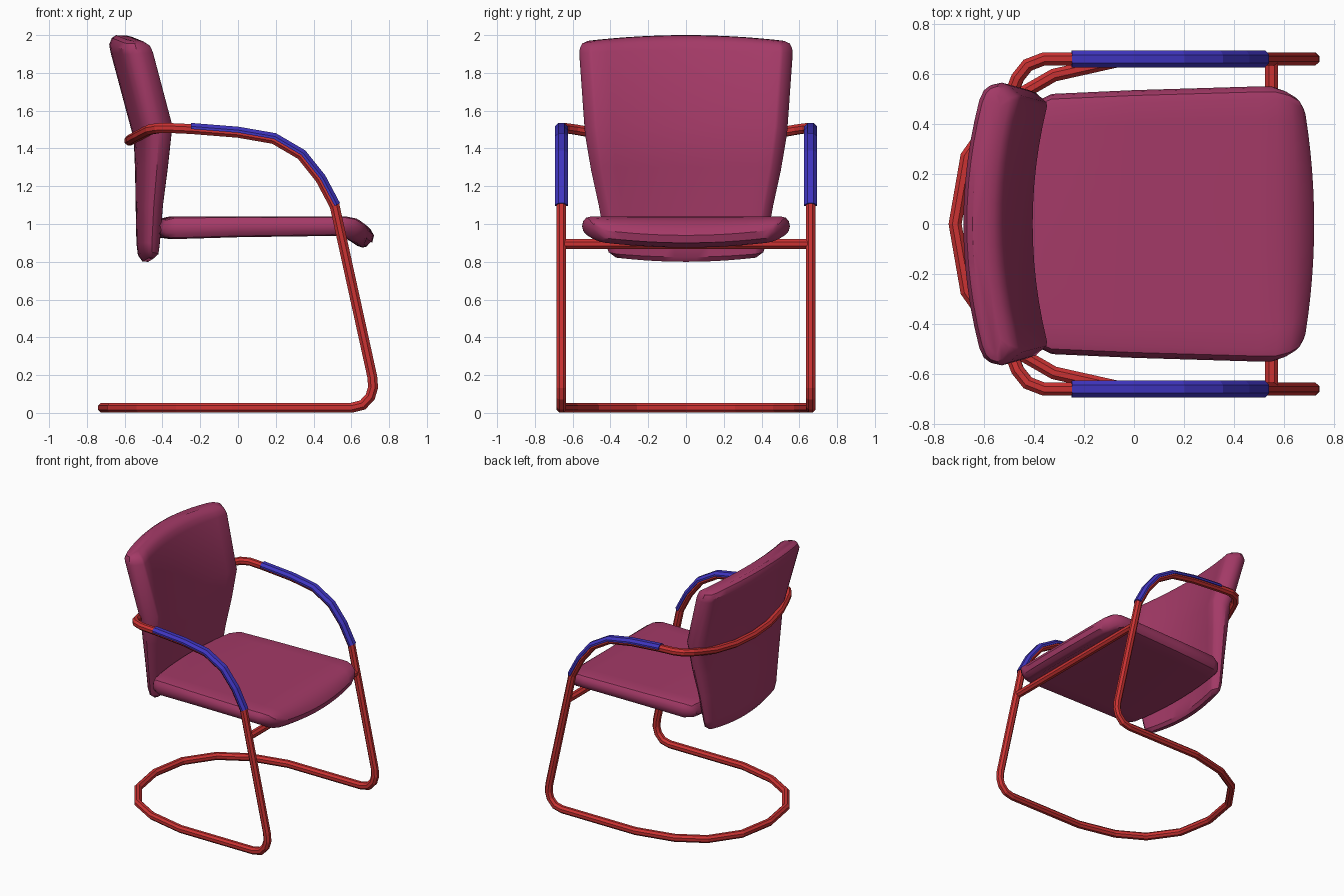
import bpy, bmesh, math
from mathutils import Vector

if "Cube" in bpy.data.objects:
    bpy.data.objects.remove(bpy.data.objects["Cube"], do_unlink=True)


def material(name, rgb):
    m = bpy.data.materials.new(name)
    m.use_nodes = True
    m.diffuse_color = (*rgb, 1)
    m.node_tree.nodes["Principled BSDF"].inputs["Base Color"].default_value = (*rgb, 1)
    return m


PLUM = material("plum upholstery", (0.37, 0.042, 0.135))
RED = material("red tube", (0.60, 0.032, 0.032))
BLUE = material("blue arm pad", (0.05, 0.035, 0.52))


def build(name, rings, mat, cap):
    """Skin a list of closed rings of points into a mesh object."""
    bm = bmesh.new()
    rows = [[bm.verts.new(p) for p in ring] for ring in rings]
    n = len(rows[0])
    for a, b in zip(rows, rows[1:]):
        for i in range(n):
            j = (i + 1) % n
            bm.faces.new((a[i], a[j], b[j], b[i]))
    if cap:
        bm.faces.new(rows[0])
        bm.faces.new(rows[-1])
    bmesh.ops.recalc_face_normals(bm, faces=bm.faces)
    mesh = bpy.data.meshes.new(name)
    bm.to_mesh(mesh)
    bm.free()
    mesh.materials.append(mat)
    obj = bpy.data.objects.new(name, mesh)
    bpy.context.collection.objects.link(obj)
    return obj


def sweep(name, path, profile, mat, start=None, end=None, up=(0, 0, 1), cap=False):
    """Sweep a profile along a path with mitred corners, mirrored across y."""
    pts = [Vector(p) for p in path]
    dirs = [(b - a).normalized() for a, b in zip(pts, pts[1:])]
    n0 = Vector(start) if start else dirs[0]
    v = Vector(up)
    v = (v - n0 * v.dot(n0)).normalized()
    u = v.cross(n0)
    ring = [pts[0] + u * a + v * b for a, b in profile]
    rings = [ring]
    for i, d in enumerate(dirs):
        if i + 1 < len(dirs):
            n = d + dirs[i + 1]
        else:
            n = Vector(end) if end else d
        ring = [p + d * ((pts[i + 1] - p).dot(n) / d.dot(n)) for p in ring]
        rings.append(ring)
    obj = build(name, rings, mat, cap)
    mod = obj.modifiers.new("mirror", 'MIRROR')
    mod.use_axis = (False, True, False)
    return obj


def cushion(name, stations, rim, mat):
    """Loft padded cross-sections; station = face point, rear point,
    half width, and bend in x and z towards the sides."""
    steps = 12

    def row(a, b):
        return [(a - 2 * a * i / steps, b) for i in range(1, steps)]

    section = row(-rim[0][0], 0) + rim + row(rim[-1][0], 1)
    section += [(-a, b) for a, b in reversed(rim)]
    rings = []
    for (fx, fz), (rx, rz), w, bx, bz in stations:
        ring = []
        for a, b in section:
            y = a * w
            k = (y / 0.5) ** 2
            ring.append((fx + (rx - fx) * b + bx * k, y, fz + (rz - fz) * b + bz * k))
        rings.append(ring)
    obj = build(name, rings, mat, True)
    bpy.ops.object.select_all(action='DESELECT')
    obj.select_set(True)
    bpy.context.view_layer.objects.active = obj
    bpy.ops.object.shade_smooth_by_angle(angle=math.radians(35))
    return obj


# Cantilever tube frame: floor loop, front leg, arm, bow behind the back
W = 0.66
R = 0.027
octagon = [(R * 1.05 * math.cos(math.radians(22.5 + 45 * i)),
            R * 1.05 * math.sin(math.radians(22.5 + 45 * i))) for i in range(8)]
floor_loop = [(-0.715, 0, R), (-0.668, 0.27, R), (-0.52, 0.48, R),
              (-0.32, 0.595, R), (-0.03, W, R)]
arm_curve = [(-0.25, 1.503), (0.0, 1.483), (0.19, 1.45), (0.335, 1.365),
             (0.435, 1.24), (0.512, 1.095)]
leg = [(0.6, R), (0.66, 0.042), (0.7, 0.085), (0.715, 0.135), (0.711, 0.19)]
side = [(x, W, z) for x, z in leg + arm_curve[::-1]]
rear_bow = [(-0.36, W, 1.508), (-0.425, 0.635, 1.507), (-0.465, 0.585, 1.5),
            (-0.49, 0.52, 1.488), (-0.53, 0.4, 1.467), (-0.565, 0.2, 1.448),
            (-0.575, 0, 1.442)]
sweep("tube_frame", floor_loop + side + rear_bow, octagon, RED,
      start=(0, 1, 0), end=(0, 1, 0))

# Bar under the front of the seat
sweep("seat_crossbar", [(0.55, 0, 0.895), (0.55, W, 0.895)], octagon, RED)

# Pads over the outer half of each arm
pad = [(-0.034, 0), (-0.034, 0.014), (-0.016, 0.032),
       (0.016, 0.032), (0.034, 0.014), (0.034, 0)]
sweep("arm_pads", [(x, W, z) for x, z in arm_curve], pad, BLUE, cap=True)

# Seat cushion with a drooping front lip
cushion("seat", [
    ((-0.45, 0.99), (-0.45, 0.95), 0.46, 0.05, 0),
    ((-0.43, 1.025), (-0.43, 0.93), 0.495, 0.05, 0),
    ((-0.36, 1.04), (-0.36, 0.92), 0.52, 0.03, 0),
    ((0.0, 1.04), (0.0, 0.93), 0.535, 0, 0),
    ((0.5, 1.04), (0.5, 0.937), 0.55, 0, 0),
    ((0.58, 1.037), (0.55, 0.933), 0.549, -0.01, 0.003),
    ((0.65, 1.015), (0.59, 0.912), 0.535, -0.025, 0.015),
    ((0.7, 0.975), (0.63, 0.885), 0.51, -0.035, 0.03),
    ((0.72, 0.94), (0.66, 0.875), 0.48, -0.045, 0.035),
    ((0.71, 0.9), (0.68, 0.88), 0.44, -0.045, 0.035),
], [(0.91, 0), (0.96, 0.06), (0.99, 0.25), (1, 0.5),
    (0.99, 0.75), (0.96, 0.94), (0.91, 1)], PLUM)

# Curved backrest, kinked backwards above the arms
cushion("backrest", [
    ((-0.475, 0.8), (-0.505, 0.8), 0.37, 0.065, 0.04),
    ((-0.455, 0.825), (-0.53, 0.835), 0.41, 0.065, 0.03),
    ((-0.45, 0.9), (-0.538, 0.9), 0.425, 0.065, 0),
    ((-0.44, 1.1), (-0.542, 1.1), 0.462, 0.065, 0),
    ((-0.422, 1.3), (-0.545, 1.28), 0.503, 0.065, 0),
    ((-0.405, 1.52), (-0.552, 1.45), 0.535, 0.065, 0),
    ((-0.515, 1.92), (-0.675, 1.91), 0.565, 0.065, -0.01),
    ((-0.53, 1.965), (-0.682, 1.95), 0.562, 0.065, -0.022),
    ((-0.56, 1.99), (-0.668, 1.985), 0.55, 0.065, -0.026),
    ((-0.59, 1.998), (-0.645, 2.0), 0.52, 0.065, -0.028),
], [(0.88, 0), (0.91, 0.05), (0.98, 0.4), (1, 0.6),
    (0.985, 0.82), (0.95, 0.95), (0.88, 1)], PLUM)
